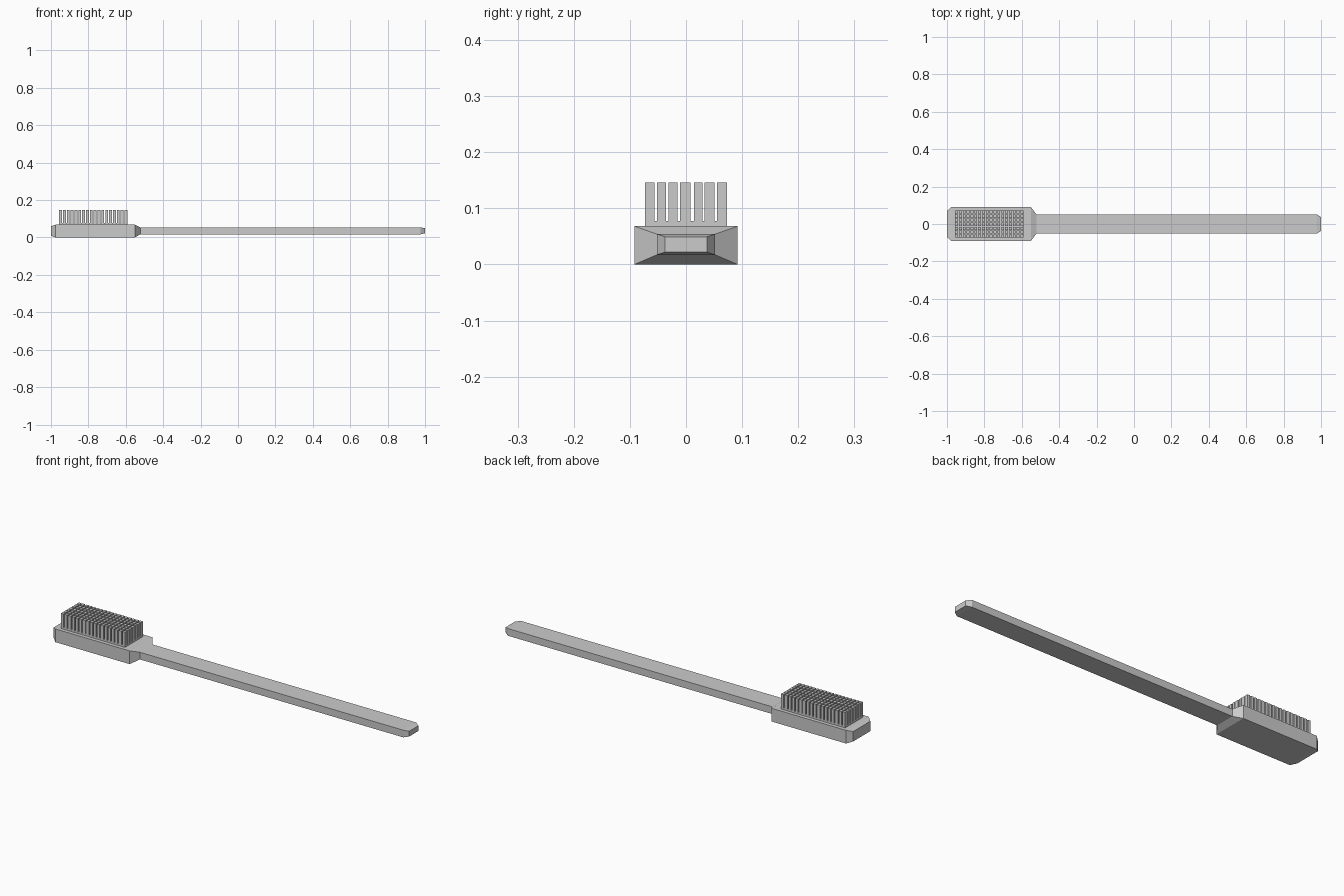
import bpy
import bmesh

if "Cube" in bpy.data.objects:
    bpy.data.objects.remove(bpy.data.objects["Cube"])


def make_object(name, bm):
    bmesh.ops.recalc_face_normals(bm, faces=bm.faces)
    mesh = bpy.data.meshes.new(name)
    bm.to_mesh(mesh)
    bm.free()
    obj = bpy.data.objects.new(name, mesh)
    bpy.context.collection.objects.link(obj)
    return obj


def add_loft(bm, sections):
    """Skin rectangular sections (x, half width, z low, z high) along x."""
    rings = [[bm.verts.new(p) for p in
              ((x, -w, lo), (x, w, lo), (x, w, hi), (x, -w, hi))]
             for x, w, lo, hi in sections]
    for a, b in zip(rings, rings[1:]):
        for i in range(4):
            j = (i + 1) % 4
            bm.faces.new((a[i], a[j], b[j], b[i]))
    bm.faces.new(rings[0])
    bm.faces.new(rings[-1])


def add_box(bm, x0, x1, y0, y1, z0, z1, bottom=True):
    v = [bm.verts.new((x, y, z)) for z in (z0, z1)
         for x, y in ((x0, y0), (x1, y0), (x1, y1), (x0, y1))]
    for i in range(4):
        j = (i + 1) % 4
        bm.faces.new((v[i], v[j], v[j + 4], v[i + 4]))
    bm.faces.new(v[4:])
    if bottom:
        bm.faces.new(v[3::-1])


# Head tapering into the handle, one continuous body
body = bmesh.new()
add_loft(body, [
    (-1.0, 0.07, 0.009, 0.06),
    (-0.975, 0.092, 0.0, 0.068),
    (-0.552, 0.092, 0.0, 0.068),
    (-0.522, 0.052, 0.017, 0.054),
    (0.977, 0.052, 0.017, 0.054),
    (1.0, 0.037, 0.022, 0.049),
])
make_object("head_and_handle", body)

# Thin pad holding the bristles
pad = bmesh.new()
add_box(pad, -0.956, -0.592, -0.073, 0.073, 0.066, 0.077)
make_object("bristle_pad", pad)

# Square bristle tufts, slightly uneven across the width
rows = [(-0.073, -0.056), (-0.052, -0.036), (-0.031, -0.015), (-0.011, 0.008),
        (0.014, 0.029), (0.033, 0.051), (0.055, 0.073)]
columns = 18
gap = 0.0055
width = (0.364 - gap * (columns - 1)) / columns
bristles = bmesh.new()
for c in range(columns):
    x = -0.956 + c * (width + gap)
    for y0, y1 in rows:
        add_box(bristles, x, x + width, y0, y1, 0.077, 0.146, bottom=False)
make_object("bristles", bristles)
